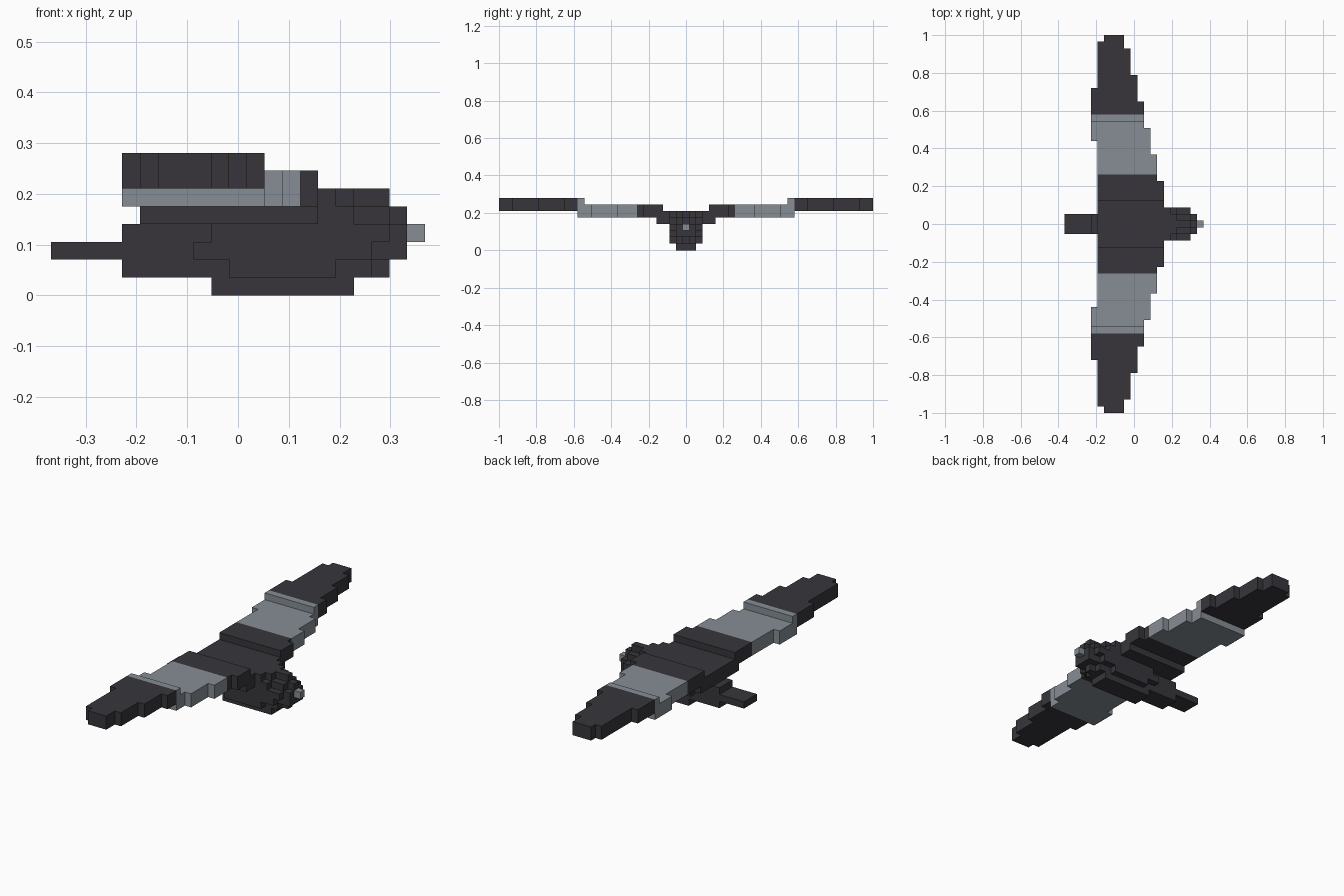
import bpy, bmesh, math
from mathutils import Vector

if "Cube" in bpy.data.objects:
    bpy.data.objects.remove(bpy.data.objects["Cube"], do_unlink=True)

U = 2 / 57          # edge of one block
X0 = -10.5          # grid x offset, in blocks


def material(name, rgb):
    m = bpy.data.materials.new(name)
    m.use_nodes = True
    m.diffuse_color = (*rgb, 1)
    bsdf = m.node_tree.nodes["Principled BSDF"]
    bsdf.inputs["Base Color"].default_value = (*rgb, 1)
    bsdf.inputs["Roughness"].default_value = 0.8
    return m


DARK = material("charcoal", (0.038, 0.036, 0.043))
GREY = material("slate grey", (0.24, 0.267, 0.297))


def box(x0, x1, y0, y1, z0, z1):
    """Blocks with x0 <= x < x1, y0 <= y <= y1, z0 <= z < z1."""
    return {(x, y, z) for x in range(x0, x1)
            for y in range(y0, y1 + 1) for z in range(z0, z1)}


def build(name, cells, mat):
    """Skin a set of blocks with outer faces only, then merge flat areas."""
    bm = bmesh.new()
    verts = {}

    def vert(p):
        if p not in verts:
            verts[p] = bm.verts.new(((p[0] + X0) * U, (p[1] - 0.5) * U, p[2] * U))
        return verts[p]

    for c in sorted(cells):
        for axis in range(3):
            for side in (0, 1):
                n = list(c)
                n[axis] += 2 * side - 1
                if tuple(n) in cells:
                    continue
                a, b = (axis + 1) % 3, (axis + 2) % 3
                loop = []
                for da, db in ((0, 0), (1, 0), (1, 1), (0, 1)):
                    p = list(c)
                    p[axis] += side
                    p[a] += da
                    p[b] += db
                    loop.append(vert(tuple(p)))
                bm.faces.new(loop if side else loop[::-1])
    bmesh.ops.dissolve_limit(bm, angle_limit=math.radians(1),
                             verts=bm.verts[:], edges=bm.edges[:])
    me = bpy.data.meshes.new(name)
    bm.to_mesh(me)
    bm.free()
    me.materials.append(mat)
    ob = bpy.data.objects.new(name, me)
    bpy.context.collection.objects.link(ob)
    return ob


# Body: rounded core with bulging flanks
body = box(9, 17, -1, 1, 0, 1)                                  # belly
body |= box(4, 18, -1, 1, 1, 2) | box(18, 19, 0, 0, 1, 2)       # lower core
body |= box(4, 20, -1, 1, 2, 4)                                 # middle core
body |= box(15, 19, -1, 1, 4, 5) | box(19, 20, 0, 0, 4, 5)      # head
body |= box(15, 17, -1, 1, 5, 6) | box(17, 19, 0, 0, 5, 6)      # crown
for z, (a, b) in enumerate(((10, 16), (8, 18), (9, 19), (15, 17), (15, 16)), 1):
    body |= box(a, b, -2, 2, z, z + 1)                          # flanks
build("body", body, DARK)

# Tail and beak
build("tail", box(0, 4, -1, 1, 2, 3), DARK)
build("beak", box(20, 21, 0, 0, 3, 4), GREY)


# Wings: stepped outline that tapers toward the tip
def chord(k):
    front = 15 - max(0, math.ceil((k - 6) / 4))
    rear = 6 if k == 28 else 4 if 13 <= k <= 20 else 5
    return rear, front


def wing_part(sign, k0, k1, z0, z1):
    cells = set()
    for k in range(k0, k1 + 1):
        cells |= box(*chord(k), sign * k, sign * k, z0, z1)
    return cells


build("wing_root", box(5, 15, -4, 4, 4, 6), DARK)
for side, s in (("front", -1), ("back", 1)):
    inner = wing_part(s, 4, 7, 5, 7) - box(5, 15, -4, 4, 4, 6)
    build(side + "_inner_wing", inner, DARK)
    band = wing_part(s, 8, 16, 5, 7) | wing_part(s, 16, 16, 7, 8)
    build(side + "_wing_band", band, GREY)
    build(side + "_wing_tip", wing_part(s, 17, 28, 6, 8), DARK)
